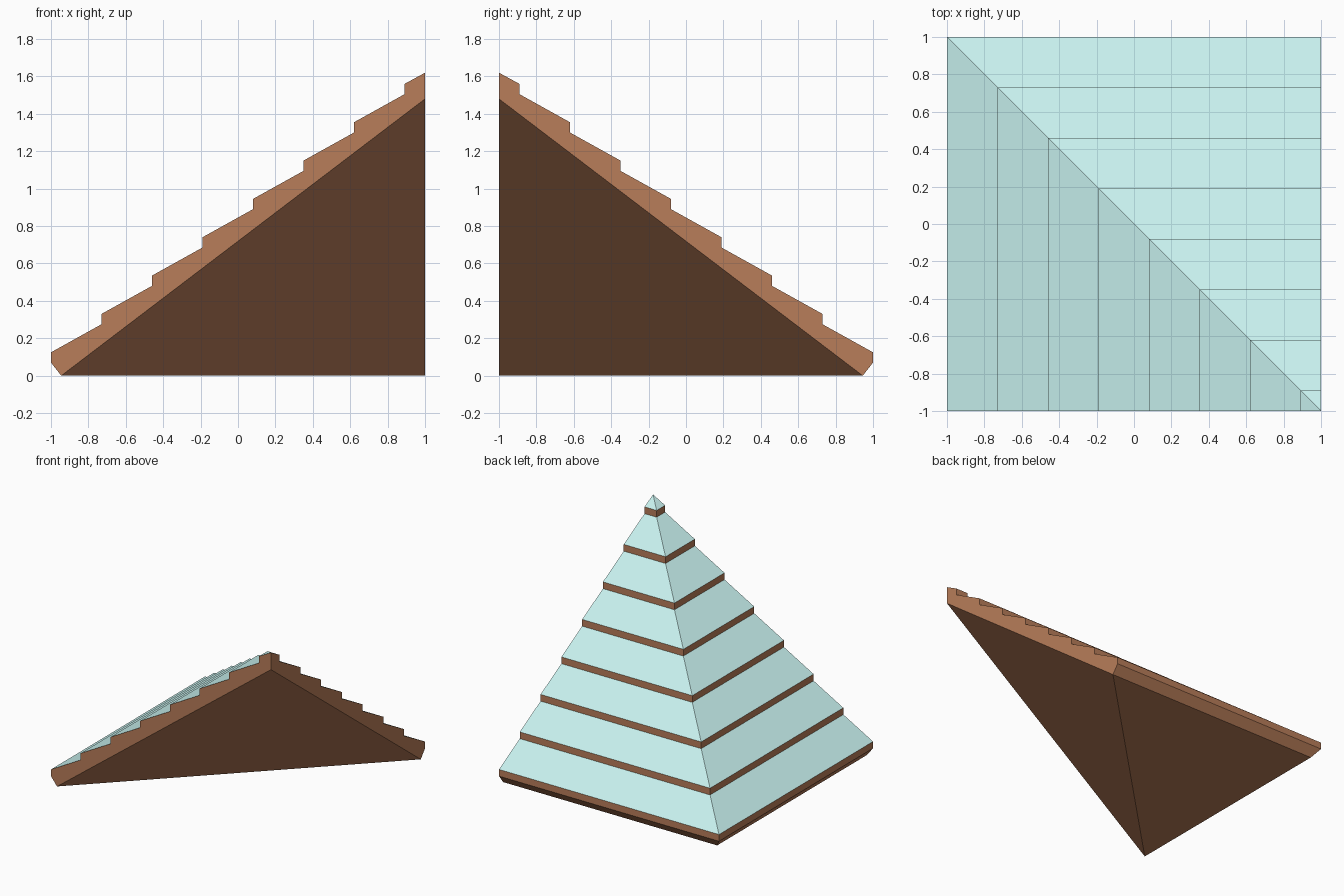
import bpy
import bmesh

if "Cube" in bpy.data.objects:
    bpy.data.objects.remove(bpy.data.objects["Cube"])


def material(name, rgb):
    m = bpy.data.materials.new(name)
    m.diffuse_color = (*rgb, 1)
    m.use_nodes = True
    m.node_tree.nodes["Principled BSDF"].inputs["Base Color"].default_value = m.diffuse_color
    return m


# Stepped roof profile: (distance along the run, height)
COURSES, RUN, RISE, LIP = 7, 0.27, 0.205, 0.055
profile = [(-0.945, 0.0), (-1.0, 0.07), (-1.0, 0.125)]
for i in range(1, COURSES + 1):
    s = -1 + RUN * i
    z = 0.125 + RISE * i
    profile += [(s, z - LIP), (s, z)]

bm = bmesh.new()

# Each profile point becomes an L-shaped row: front end, hip corner, right end
rows = [[bm.verts.new(p) for p in ((s, -1, z), (s, -s, z), (1, -s, z))]
        for s, z in profile]
peak = bm.verts.new((1, -1, 1.62))
under_peak = bm.verts.new((1, -1, 1.48))

# Sloping courses (tile) alternate with vertical lips (timber)
for k, (low, high) in enumerate(zip(rows, rows[1:])):
    is_tile = k >= 2 and k % 2 == 0
    for j in range(2):
        f = bm.faces.new((low[j], low[j + 1], high[j + 1], high[j]))
        f.material_index = 1 if is_tile else 0

# Small cap that closes the two slopes at the peak
for j in range(2):
    bm.faces.new((rows[-1][j], rows[-1][j + 1], peak)).material_index = 1

# Front and right end faces
for j in (0, 2):
    bm.faces.new([r[j] for r in rows] + [peak, under_peak])

# Flat floor triangle and tilted underside
a, b, c = rows[0]
bm.faces.new((a, b, c))
bm.faces.new((a, c, under_peak))

bmesh.ops.recalc_face_normals(bm, faces=bm.faces[:])
mesh = bpy.data.meshes.new("stepped_roof_corner")
bm.to_mesh(mesh)
bm.free()
mesh.materials.append(material("timber", (0.48, 0.205, 0.10)))
mesh.materials.append(material("pale_tile", (0.57, 0.87, 0.85)))
roof = bpy.data.objects.new("stepped_roof_corner", mesh)
bpy.context.collection.objects.link(roof)
